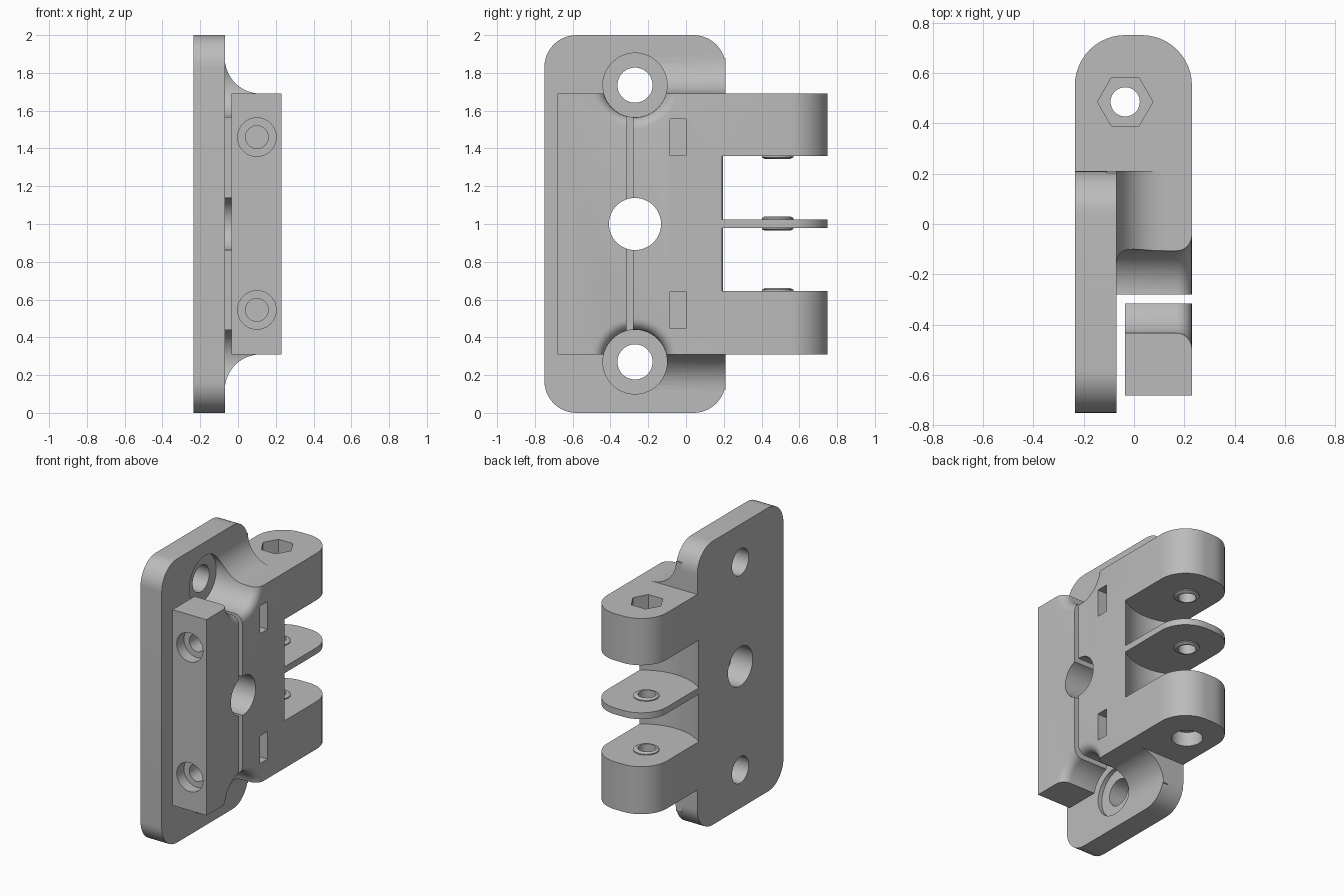
import bpy, bmesh
from math import sin, cos, pi, radians, sqrt

cube = bpy.data.objects.get("Cube")
if cube:
    bpy.data.objects.remove(cube, do_unlink=True)

grey = bpy.data.materials.new("plain grey")
grey.use_nodes = True
COLOUR = (0.5, 0.5, 0.5, 1)
grey.diffuse_color = COLOUR
grey.node_tree.nodes["Principled BSDF"].inputs["Base Color"].default_value = COLOUR


def finish(name, bm):
    bmesh.ops.recalc_face_normals(bm, faces=bm.faces)
    mesh = bpy.data.meshes.new(name)
    bm.to_mesh(mesh)
    bm.free()
    mesh.materials.append(grey)
    obj = bpy.data.objects.new(name, mesh)
    bpy.context.collection.objects.link(obj)
    return obj


def place(axis, u, v, h):
    return {"X": (h, u, v), "Y": (u, h, v), "Z": (u, v, h)}[axis]


def loft(name, axis, rings):
    """Join rings of (u, v, h) points and cap both ends."""
    bm = bmesh.new()
    rows = [[bm.verts.new(place(axis, *p)) for p in ring] for ring in rings]
    n = len(rows[0])
    for a, b in zip(rows, rows[1:]):
        for i in range(n):
            j = (i + 1) % n
            bm.faces.new((a[i], a[j], b[j], b[i]))
    bm.faces.new(rows[0])
    bm.faces.new(rows[-1])
    return finish(name, bm)


def prism(name, axis, points, lo, hi):
    return loft(name, axis, [[(u, v, h) for u, v in points] for h in (lo, hi)])


def box(name, x, y, z):
    return prism(name, "Z", [(x[0], y[0]), (x[1], y[0]), (x[1], y[1]), (x[0], y[1])], *z)


def lathe(name, axis, u, v, profile, sides=64):
    return loft(name, axis, [[(u + r * cos(2 * pi * i / sides), v + r * sin(2 * pi * i / sides), h)
                              for i in range(sides)] for r, h in profile])


def rod(axis, u, v, r, lo, hi, sides=64):
    return lathe("cutter", axis, u, v, [(r, lo), (r, hi)], sides)


def arc(cu, cv, r, start, end, steps=12):
    return [(cu + r * cos(radians(start + (end - start) * i / steps)),
             cv + r * sin(radians(start + (end - start) * i / steps))) for i in range(steps + 1)]


def combine(target, others, operation):
    """Apply booleans one after another, then drop the helper objects."""
    for other in others:
        mod = target.modifiers.new("boolean", "BOOLEAN")
        mod.operation, mod.solver, mod.object = operation, "EXACT", other
        bpy.context.view_layer.update()
        graph = bpy.context.evaluated_depsgraph_get()
        mesh = bpy.data.meshes.new_from_object(target.evaluated_get(graph))
        target.modifiers.clear()
        target.data = mesh
        bpy.data.objects.remove(other, do_unlink=True)


BACK, FACE, FRONT = -0.235, -0.07, 0.23
LOW, HIGH = 0.31, 1.69
PIN_X, PIN_Y = -0.035, 0.485
SCREW_Y = -0.27
SCREWS = (0.27, 1.735)
BOLTS = (0.545, 1.46)

# Mounting plate with rounded corners
R = 0.17
bracket = prism("hinge_bracket", "X",
                arc(0.21 - R, 2 - R, R, 0, 90) + arc(-0.75 + R, 2 - R, R, 90, 180)
                + arc(-0.75 + R, R, R, 180, 270) + arc(0.21 - R, R, R, 270, 360), BACK, FACE)

# Raised body running into the round-ended hinge knuckles
R = 0.2
body = prism("body", "Z", [(FACE - 0.04, -0.28), (FRONT, -0.28)]
             + arc(FRONT - R, 0.75 - R, R, 0, 90) + arc(BACK + R, 0.75 - R, R, 90, 180)
             + [(BACK, 0.205), (FACE - 0.04, 0.205)], LOW, HIGH)


# Concave fillets from the body to the plate, top and bottom
def fillet(flip):
    pts = [(-0.11, 1.6), (-0.11, 1.88)] + arc(0.12, 1.88, 0.19, 180, 270) + [(0.12, 1.6)]
    return prism("fillet", "Y", [(x, 2 - z if flip else z) for x, z in pts], -0.28, 0.21)


combine(bracket, [body, fillet(False), fillet(True)], "UNION")

# Gaps between knuckles, with a hollow curved back wall
half, wall = 0.235, 0.195
hollow_r = sqrt(half ** 2 + (0.49 - wall) ** 2)
hollow = []
for i in range(25):
    x = -half + 2 * half * i / 24
    hollow.append((x, 0.49 - sqrt(hollow_r ** 2 - x * x)))
gap_shape = [(0.4, 1), (-0.4, 1), (-0.4, wall)] + hollow + [(0.4, wall)]
combine(bracket, [prism("cutter", "Z", gap_shape, 0.645, 0.98),
                  prism("cutter", "Z", gap_shape, 1.025, 1.36)], "DIFFERENCE")

# Small bearing rings around the hinge pin
r, c = 0.083, 0.068
combine(bracket, [
    lathe("ring", "Z", PIN_X + 0.005, PIN_Y, [(r, 0.6), (r, 0.652), (c, 0.66)]),
    lathe("ring", "Z", PIN_X + 0.005, PIN_Y, [(c, 0.965), (r, 0.973), (r, 1.032), (c, 1.04)]),
    lathe("ring", "Z", PIN_X + 0.005, PIN_Y, [(c, 1.345), (r, 1.353), (r, 1.4)]),
], "UNION")

# Hinge pin bore, nut pocket and bolt head pocket
combine(bracket, [rod("Z", PIN_X, PIN_Y, 0.058, -0.5, 2.5),
                  rod("Z", PIN_X, PIN_Y, 0.11, 1.59, 2.5, 6),
                  rod("Z", PIN_X, PIN_Y, 0.1, -0.5, 0.41)], "DIFFERENCE")


# Screw recess that flares out at the front face
def recess(z):
    flare = [(0.17 + 0.06 * (1 - cos(a * pi / 12)), 0.17 + 0.06 * sin(a * pi / 12)) for a in range(7)]
    return lathe("cutter", "X", SCREW_Y, z, [(0.17, FACE - 0.03)] + flare + [(0.23, 0.3)])


# Holes shared by the bracket and the clamp bar
def shared_cuts():
    cuts = [rod("X", SCREW_Y, 1, 0.138, -0.5, 0.5)]
    cuts += [recess(z) for z in SCREWS]
    for z in BOLTS:
        cuts.append(rod("Y", 0.1, z, 0.06, -0.9, 0.04))
        cuts.append(rod("Y", 0.1, z, 0.102, -0.9, -0.6))
    return cuts


combine(bracket, shared_cuts(), "DIFFERENCE")
combine(bracket, [rod("X", SCREW_Y, z, 0.093, -0.5, 0.5) for z in SCREWS], "DIFFERENCE")
combine(bracket, [box("cutter", (0, 0.4), (-0.085, 0), (z - 0.097, z + 0.097)) for z in BOLTS],
        "DIFFERENCE")

# Separate clamp bar
clamp = box("clamp_bar", (-0.035, FRONT), (-0.68, -0.315), (LOW, HIGH))
combine(clamp, shared_cuts(), "DIFFERENCE")

# Smooth the round walls and keep the edges crisp
for obj in (bracket, clamp):
    bpy.ops.object.select_all(action="DESELECT")
    obj.select_set(True)
    bpy.context.view_layer.objects.active = obj
    bpy.ops.object.shade_smooth_by_angle(angle=radians(25))
